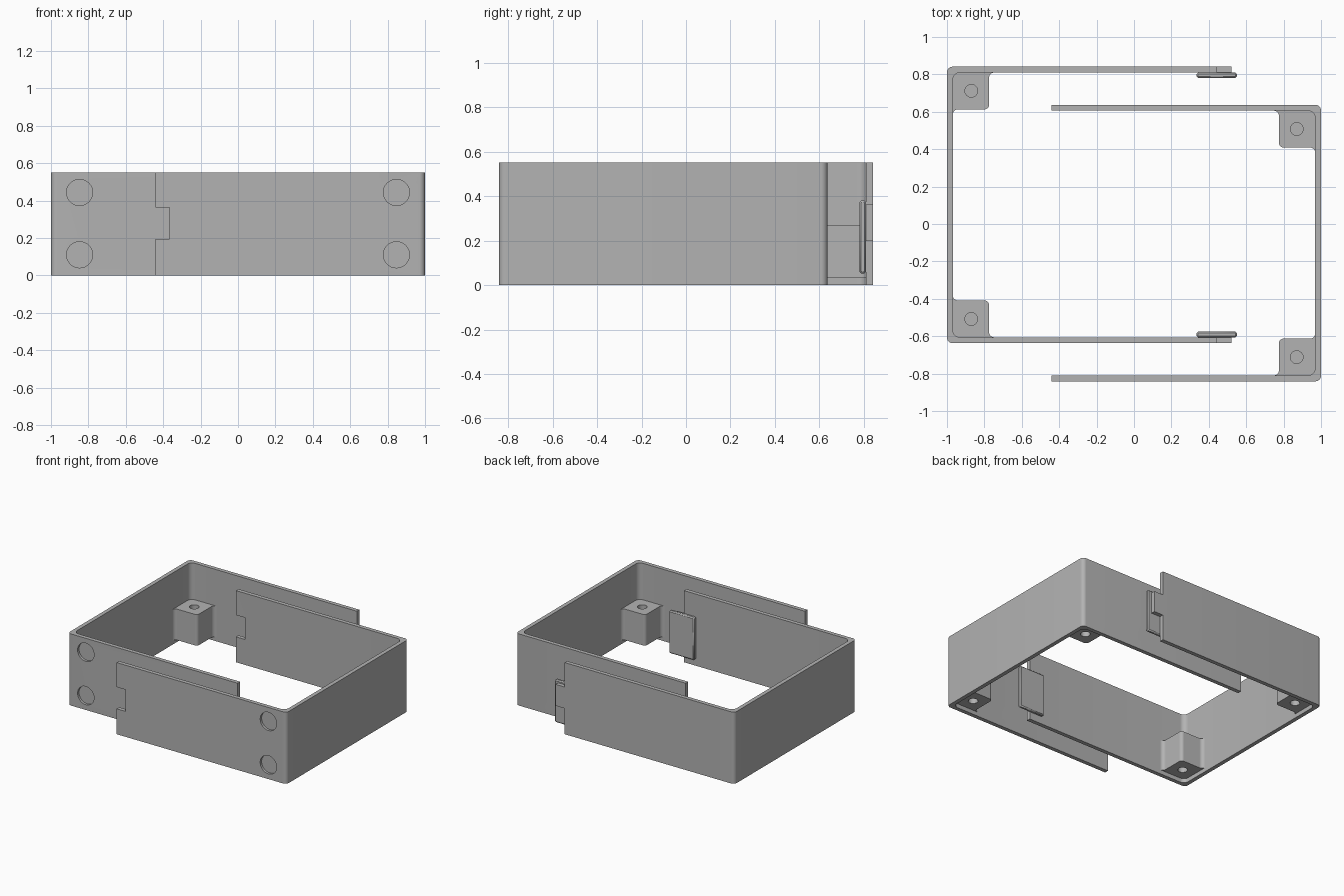
import bpy, bmesh, math
from mathutils import Vector, Matrix

if "Cube" in bpy.data.objects:
    bpy.data.objects.remove(bpy.data.objects["Cube"])

H, T = 0.55, 0.031            # height and wall thickness
Y0, Y1 = -0.637, 0.841        # outer faces of the left bracket

grey = bpy.data.materials.new("grey plastic")
grey.diffuse_color = (0.45, 0.45, 0.45, 1)
grey.use_nodes = True
grey.node_tree.nodes["Principled BSDF"].inputs["Base Color"].default_value = grey.diffuse_color


def rounded(points, steps=8):
    """Round the corners of a polygon given as (x, y, radius)."""
    out = []
    for i, (x, y, r) in enumerate(points):
        p = Vector((x, y))
        if r == 0:
            out.append(p)
            continue
        a = (Vector(points[i - 1][:2]) - p).normalized()
        b = (Vector(points[(i + 1) % len(points)][:2]) - p).normalized()
        c = p + (a + b) * r   # arc centre of a right-angled corner
        for k in range(steps + 1):
            t = math.pi / 2 * k / steps
            out.append(c - b * r * math.cos(t) - a * r * math.sin(t))
    return out


def add_object(name, bm):
    bmesh.ops.recalc_face_normals(bm, faces=bm.faces)
    me = bpy.data.meshes.new(name)
    bm.to_mesh(me)
    bm.free()
    me.materials.append(grey)
    ob = bpy.data.objects.new(name, me)
    bpy.context.collection.objects.link(ob)
    return ob


def prism(name, pts, z0, z1):
    bm = bmesh.new()
    f = bm.faces.new([bm.verts.new((p[0], p[1], z0)) for p in pts])
    g = bmesh.ops.extrude_face_region(bm, geom=[f])["geom"]
    verts = [v for v in g if isinstance(v, bmesh.types.BMVert)]
    bmesh.ops.translate(bm, verts=verts, vec=(0, 0, z1 - z0))
    return add_object(name, bm)


def box(name, x0, x1, y0, y1, z0, z1):
    return prism(name, [(x0, y0), (x1, y0), (x1, y1), (x0, y1)], z0, z1)


def cylinder(x, y, z, r, depth, axis="Z"):
    bm = bmesh.new()
    m = Matrix.Translation((x, y, z))
    if axis == "Y":
        m = m @ Matrix.Rotation(math.pi / 2, 4, "X")
    bmesh.ops.create_cone(bm, cap_ends=True, segments=32, radius1=r,
                          radius2=r, depth=depth, matrix=m)
    return add_object("cutter", bm)


def cut(ob, cutter):
    mod = ob.modifiers.new("cut", "BOOLEAN")
    mod.operation, mod.solver, mod.object = "DIFFERENCE", "EXACT", cutter
    bpy.context.view_layer.objects.active = ob
    bpy.ops.object.modifier_apply(modifier=mod.name)
    bpy.data.objects.remove(cutter)


def bracket(side):
    left = side == "left"
    parts = []
    # U-shaped wall
    xi, e = -1 + T, 0.442
    wall = prism(side + "_wall", rounded([
        (e, Y1, 0), (-1, Y1, 0.03), (-1, Y0, 0.03), (e, Y0, 0),
        (e, Y0 + T, 0), (xi, Y0 + T, 0.04), (xi, Y1 - T, 0.04),
        (e, Y1 - T, 0)]), 0, H)
    parts.append(wall)
    # shallow round recesses on the front face
    fy = Y0 if left else Y1
    for z in (0.11, 0.443):
        cut(wall, cylinder(-0.847, fy, z, 0.07, 0.036, "Y"))
    # corner screw bosses, blending into the walls
    yi = Y1 - T
    prof = rounded([
        (-0.985, yi + 0.012, 0), (-0.985, yi - 0.226, 0), (xi, yi - 0.226, 0),
        (xi, yi - 0.197, 0.028), (-0.775, yi - 0.197, 0.025),
        (-0.775, yi, 0.028), (-0.745, yi, 0), (-0.745, yi + 0.012, 0)])
    for end in ("back", "front"):
        flip = (lambda y: y) if end == "back" else (lambda y: Y0 + Y1 - y)
        boss = prism(f"{side}_{end}_boss", [(p.x, flip(p.y)) for p in prof],
                     0.032, 0.27)
        for z in (0.27, 0.032):
            cut(boss, cylinder(-0.87, flip(0.712), z, 0.034, 0.2))
        parts.append(boss)
    # joint: tab and backing plate on the left, matching notch on the right
    for end, ya, yb, pa, pb in (
            ("back", Y1 - T, Y1, Y1 - T - 0.03, Y1 - T),
            ("front", Y0, Y0 + T, Y0 + T, Y0 + T + 0.03)):
        if left:
            parts.append(box(f"{end}_tab", e, 0.52, ya, yb, 0.198, 0.362))
            plate = box(f"{end}_backing_plate", 0.335, 0.55, pa, pb, 0.052, 0.38)
            mod = plate.modifiers.new("chamfer", "BEVEL")
            mod.width, mod.segments = 0.008, 1
            parts.append(plate)
        else:
            cut(wall, box("cutter", 0.365, 0.5, ya - 0.02, yb + 0.02,
                          0.195, 0.362))
    # the right bracket is the left one turned half way round
    for ob in parts:
        if not left:
            ob.data.transform(Matrix.Rotation(math.pi, 4, "Z"))
        bpy.ops.object.select_all(action="DESELECT")
        ob.select_set(True)
        bpy.context.view_layer.objects.active = ob
        bpy.ops.object.shade_smooth_by_angle(angle=math.radians(30))


bracket("left")
bracket("right")
